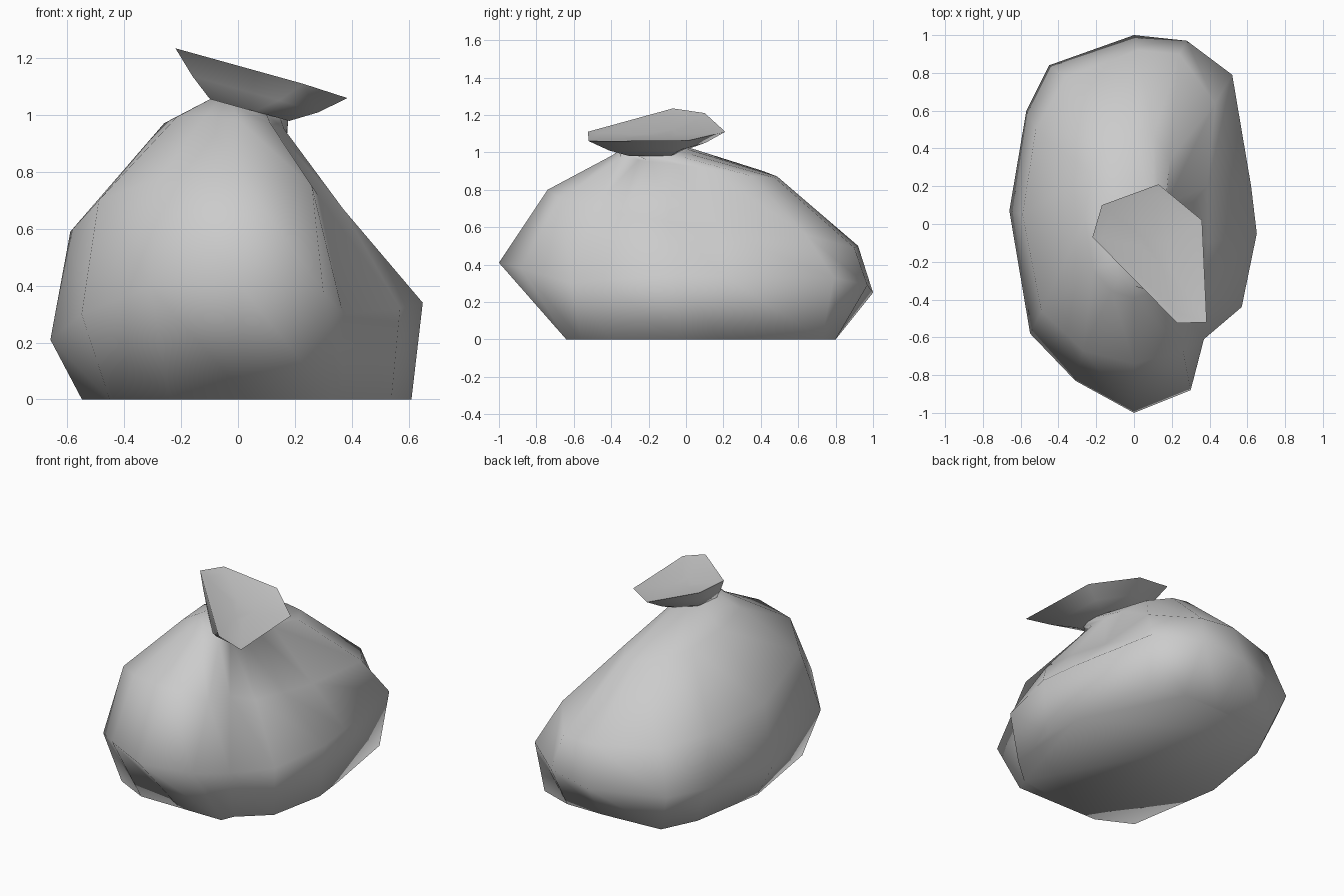
import bpy, bmesh, math
from mathutils import Vector

if "Cube" in bpy.data.objects:
    bpy.data.objects.remove(bpy.data.objects["Cube"])


def loft(name, rings, angle):
    """Skin a stack of equal-length rings and close both ends."""
    bm = bmesh.new()
    loops = [[bm.verts.new(p) for p in ring] for ring in rings]
    for a, b in zip(loops, loops[1:]):
        n = len(a)
        for i in range(n):
            j = (i + 1) % n
            bm.faces.new((a[i], a[j], b[j], b[i]))
    bm.faces.new(loops[0])
    bm.faces.new(loops[-1])
    bmesh.ops.recalc_face_normals(bm, faces=bm.faces)
    mesh = bpy.data.meshes.new(name)
    bm.to_mesh(mesh)
    bm.free()
    ob = bpy.data.objects.new(name, mesh)
    bpy.context.collection.objects.link(ob)
    bpy.context.view_layer.objects.active = ob
    ob.select_set(True)
    bpy.ops.object.shade_smooth_by_angle(angle=math.radians(angle))
    ob.select_set(False)
    return ob


# Sack body: widest outline and upper slope, clockwise from the back
belly = [(0, 1, .25), (.28, .97, .29), (.52, .79, .33), (.62, .2, .34),
         (.65, -.05, .34), (.57, -.44, .32), (.37, -.61, .30),
         (.30, -.88, .38), (0, -1, .41), (-.31, -.83, .40),
         (-.55, -.58, .30), (-.66, .07, .21), (-.57, .6, .25),
         (-.45, .84, .25)]
slope = [(.02, .92, .50), (.24, .90, .49), (.43, .64, .56), (.39, .2, .57),
         (.39, -.1, .63), (.37, -.35, .67), (.28, -.48, .72),
         (.26, -.67, .75), (0, -.74, .80), (-.27, -.67, .78),
         (-.49, -.46, .70), (-.59, .05, .59), (-.52, .5, .55),
         (-.36, .78, .52)]
base = [(x * .885 + .035, max(-.64, min(.80, y * .92)), 0)
        for x, y, z in belly]
base[7] = (.33, -.64, 0)
shoulder = []
for x, y, z in slope:
    x, y = x * .44, y * .53
    shoulder.append((x, y, .95 - .1 * x - (.16 if y > 0 else .09) * y))
neck = []
for i in range(14):
    a = math.radians(90) - i * math.tau / 14
    x = .04 + .14 * math.cos(a)
    neck.append((x, -.17 + .17 * math.sin(a), 1.03 - .28 * x))
loft("sack_body", [base, belly, slope, shoulder, neck], 120)

# Flared, tilted mouth of the sack above the tied neck
rim = [Vector(p) for p in [(-.22, -.07, 1.235), (-.17, .10, 1.21),
       (.13, .21, 1.11), (.36, .02, 1.065), (.385, -.52, 1.06),
       (.23, -.525, 1.11)]]
tie = [Vector((x, y, 1.03 - .28 * x)) for x, y in
       [(-.10, -.17), (-.07, -.03), (.06, .0), (.17, -.08),
        (.18, -.30), (.06, -.34)]]
flare = [t.lerp(r, .5) - Vector((0, 0, .01)) for t, r in zip(tie, rim)]
centre = sum(rim, Vector()) / 6
inner = [r.lerp(centre, .15) - Vector((0, 0, .01)) for r in rim]
pit = [r.lerp(centre, .75) - Vector((0, 0, .03)) for r in rim]
loft("sack_mouth", [tie, flare, rim, inner, pit], 70)
